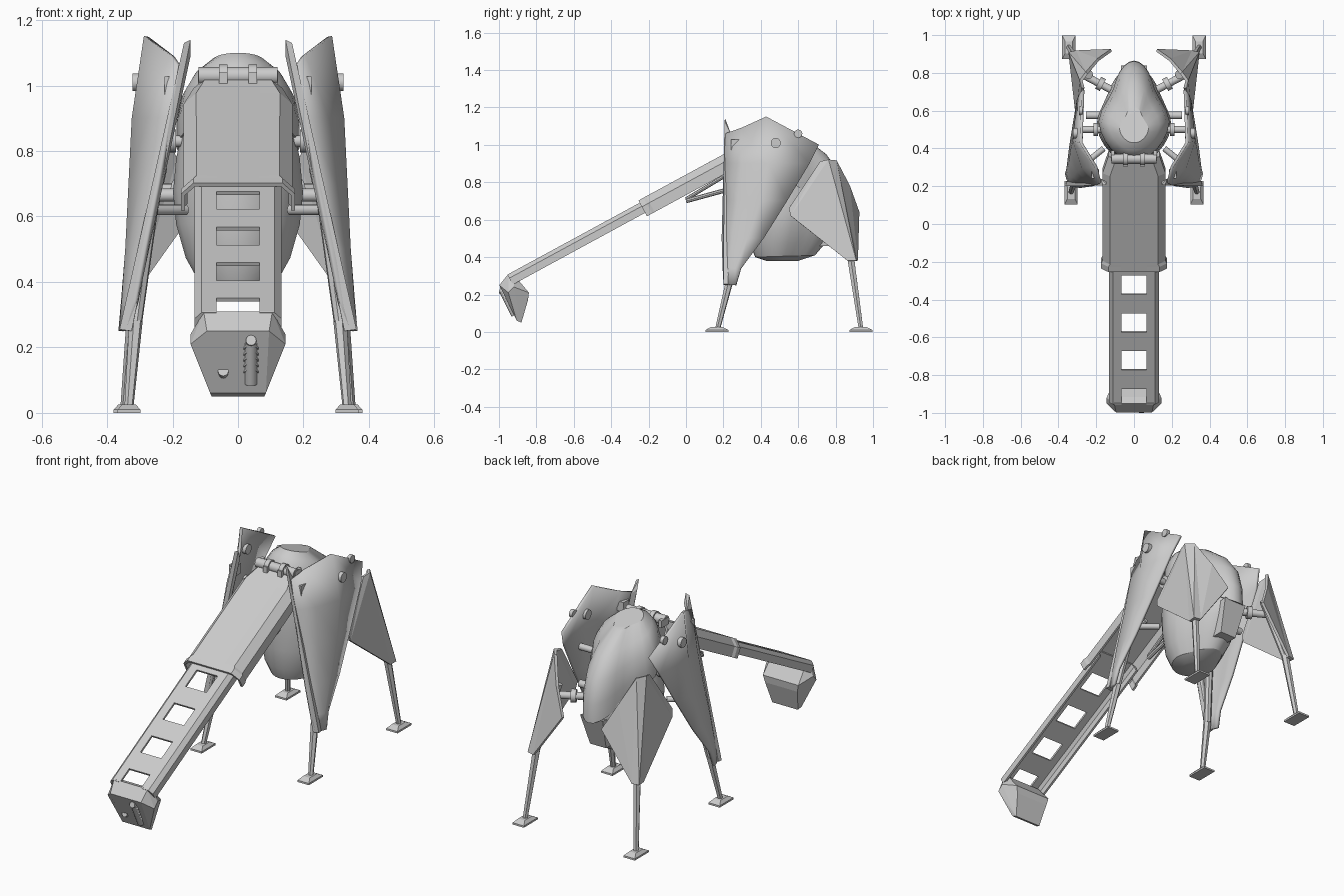
import bpy, bmesh, math
from mathutils import Vector

if "Cube" in bpy.data.objects:
    bpy.data.objects.remove(bpy.data.objects["Cube"])

grey = bpy.data.materials.new("light grey")
grey.diffuse_color = (0.6, 0.6, 0.6, 1)
grey.use_nodes = True
grey.node_tree.nodes["Principled BSDF"].inputs["Base Color"].default_value = grey.diffuse_color


def finish(bm, name, thick=0, smooth=False):
    bmesh.ops.recalc_face_normals(bm, faces=bm.faces[:])
    me = bpy.data.meshes.new(name)
    bm.to_mesh(me)
    bm.free()
    ob = bpy.data.objects.new(name, me)
    bpy.context.collection.objects.link(ob)
    me.materials.append(grey)
    if thick:
        m = ob.modifiers.new("thickness", 'SOLIDIFY')
        m.thickness, m.offset, m.use_even_offset = thick, 0, True
    if smooth:
        bpy.ops.object.select_all(action='DESELECT')
        ob.select_set(True)
        bpy.context.view_layer.objects.active = ob
        bpy.ops.object.shade_smooth_by_angle(angle=math.radians(30))
    return ob


def grid(name, rows, thick=0, smooth=False, closed=False, skip=lambda i, j: False):
    """Skin a sheet or a closed tube through rows of points."""
    bm = bmesh.new()
    vs = [[bm.verts.new(p) for p in r] for r in rows]
    n = len(rows[0])
    for i in range(len(rows) - 1):
        for j in range(n if closed else n - 1):
            if not skip(i, j):
                k = (j + 1) % n
                bm.faces.new((vs[i][j], vs[i][k], vs[i + 1][k], vs[i + 1][j]))
    if closed:
        bm.faces.new(vs[0])
        bm.faces.new(vs[-1])
    return finish(bm, name, thick, smooth)


def hull(name, pts):
    bm = bmesh.new()
    for p in pts:
        bm.verts.new(p)
    r = bmesh.ops.convex_hull(bm, input=bm.verts[:])
    junk = [g for g in r["geom_interior"] if isinstance(g, bmesh.types.BMVert)]
    bmesh.ops.delete(bm, geom=junk, context='VERTS')
    bmesh.ops.dissolve_limit(bm, angle_limit=0.02, verts=bm.verts[:], edges=bm.edges[:])
    return finish(bm, name)


def both(pts):
    return [(s * x, y, z) for x, y, z in pts for s in (1, -1)]


def block(name, c, d):
    return hull(name, [(c[0] + i * d[0] / 2, c[1] + j * d[1] / 2, c[2] + k * d[2] / 2)
                       for i in (-1, 1) for j in (-1, 1) for k in (-1, 1)])


def rod(name, a, b, r, r2=None, seg=16):
    a, b = Vector(a), Vector(b)
    bm = bmesh.new()
    bmesh.ops.create_cone(bm, cap_ends=True, segments=seg, radius1=r,
                          radius2=r if r2 is None else r2, depth=(b - a).length)
    bm.transform((b - a).to_track_quat('Z', 'Y').to_matrix().to_4x4())
    bmesh.ops.translate(bm, verts=bm.verts[:], vec=(a + b) / 2)
    return finish(bm, name, smooth=seg > 6)


def ring(hw, yf, yb, zf, zb, taper, n=28):
    """Teardrop outline: blunt at the front, narrowed at the back."""
    out = []
    for i in range(n):
        t = 2 * math.pi * i / n
        u = (1 - math.cos(t)) / 2
        k = min(1, max(0, (u - 0.35) / 0.4))
        x = hw * math.sin(t) * (1 - taper * k * k * (3 - 2 * k))
        out.append((x, yf + (yb - yf) * u, zf + (zb - zf) * u))
    return out


# Body: egg-shaped pod with a sloping hood
grid("body_pod", [ring(*r, 0.25) for r in (
    (.07, .43, .60, .38, .38), (.125, .37, .69, .40, .41), (.165, .34, .75, .47, .48),
    (.195, .33, .80, .58, .57), (.205, .325, .83, .70, .63), (.195, .33, .82, .84, .68),
    (.17, .35, .76, .96, .78))], smooth=True, closed=True)
grid("body_hood", [ring(*r, 0.38) for r in (
    (.195, .335, .865, .93, .62), (.195, .34, .862, .99, .72), (.178, .36, .83, 1.045, .84),
    (.14, .39, .75, 1.08, .95), (.08, .43, .62, 1.10, 1.05))], smooth=True, closed=True)
hull("rear_snout", both([(.07, .70, .62), (.07, .84, .64), (.05, .70, .46), (.05, .78, .46)]))

# Sloping arm frame: u runs down the arm, v is its upward normal
ang = math.radians(28.5)
along = Vector((0, -math.cos(ang), -math.sin(ang)))
norm = Vector((0, -math.sin(ang), math.cos(ang)))


def on_arm(x, u, v):
    return Vector((x, .33, 1.02)) + along * u + norm * v


def channel(name, stations, c, depth, v, windows=()):
    rows = []
    for u, w in stations:
        half = [(w, -depth), (w, -c), (w - c, 0), (.065, 0)]
        prof = [(-x, h) for x, h in half] + half[::-1]
        rows.append([on_arm(x, u, v + h) for x, h in prof])
    return grid(name, rows, 0.012, skip=lambda i, j: j == 3 and i in windows)


channel("arm_upper", [(-.01, .13), (.09, .16), (.62, .16), (.635, .168), (.665, .168)],
        .035, .09, -.006)
us = [.56]
for k in range(4):
    us += [.694 + .2275 * k, min(.808 + .2275 * k, 1.47)]
channel("arm_lower", [(u, .127) for u in us], .018, .055, -.02, (1, 3, 5, 7))
for s in (-1, 1):
    rod("arm_strut", (s * .1, .22, .76), (s * .1, 0, .70), .012, seg=8)
    rod("arm_brace", (s * .1, .20, .83), (s * .1, 0, .71), .01, seg=8)

# Hinge between body and arm
rod("hinge_pin", (-.12, .345, 1.03), (.12, .345, 1.03), .026)
for s in (-1, 1):
    rod("hinge_clamp", (s * .032, .345, 1.03), (s * .058, .345, 1.03), .034)
    block("hinge_strap", (s * .045, .325, 1.01), (.026, .04, .06))
    block("hinge_end", (s * .112, .36, 1.025), (.02, .06, .04))

# Head at the end of the arm with its front fittings
hull("arm_head", both([
    (.105, -.95, .31), (.105, -.915, .30), (.095, -.998, .25), (.145, -.92, .24),
    (.145, -.95, .21), (.085, -.905, .06), (.08, -.88, .05), (.11, -.84, .21),
    (.1, -.845, .17)]))
rod("head_slot", (.04, -.978, .215), (.04, -.915, .09), .019)
for k in range(5):
    z = .12 + .018 * k
    rod("head_slot_rib", (.04, -.9965 + (.25 - z) * .5, z), (.04, -.9935 + (.25 - z) * .5, z + .006), .024)
rod("head_knob", (.04, -.97, .215), (.04, -.997, .222), .016)
rod("head_button", (-.045, -.92, .12), (-.045, -.942, .128), .016)

# Mirrored sides: leg plates, struts, feet and joints
for s in (-1, 1):
    def m(*p):
        return (s * p[0], p[1], p[2])

    side = "right" if s > 0 else "left"
    rows = [
        [(.18, .215, 1.06), (.20, .30, 1.09), (.28, .43, 1.15), (.27, .71, 1.0)],
        [(.205, .205, .90), (.27, .30, .90), (.317, .44, .90), (.295, .66, .90)],
        [(.24, .20, .70), (.295, .28, .70), (.327, .40, .70), (.315, .54, .70)],
        [(.28, .195, .50), (.32, .25, .50), (.337, .33, .50), (.335, .415, .50)],
        [(.31, .20, .34), (.337, .23, .34), (.348, .265, .34), (.35, .295, .34)],
        [(.335, .205, .255), (.345, .225, .253), (.353, .245, .251), (.358, .268, .25)]]
    grid(side + "_front_plate", [[m(*p) for p in r] for r in rows], .015, True)
    hull(side + "_plate_flange", [m(*p) for p in (
        (.145, .21, 1.14), (.165, .205, 1.13), (.145, .225, 1.09), (.175, .24, 1.06),
        (.325, .20, .25), (.362, .20, .255), (.33, .225, .25), (.36, .225, .255))])
    block(side + "_plate_latch", m(.205, .265, 1.0), (.04, .05, .055))
    rod(side + "_plate_bolt", m(.27, .48, 1.01), m(.322, .48, 1.01), .027)
    rod(side + "_plate_ring", m(.272, .60, 1.06), m(.292, .60, 1.06), .022)

    # Folded rear plate: a back wing and a side wing meeting on a ridge
    bm = bmesh.new()
    top, low = bm.verts.new(m(.28, .76, .92)), bm.verts.new(m(.34, .905, .38))
    for wing in (((.25, .80, .915), (.19, .87, .78), (.12, .92, .64), (.305, .912, .38)),
                 ((.27, .72, .91), (.295, .55, .66), (.30, .56, .62), (.335, .865, .38))):
        bm.faces.new([top] + [bm.verts.new(m(*p)) for p in wing] + [low])
    bmesh.ops.triangulate(bm, faces=bm.faces[:])
    finish(bm, side + "_rear_plate", .015)

    # Legs: housing, strut and foot
    for end, hip, knee, ankle in (
            ("front", (.25, .33, .75), (.312, .235, .28), (.333, .17, .02)),
            ("rear", (.24, .79, .75), (.312, .88, .40), (.345, .935, .02))):
        rod(f"{side}_{end}_leg_housing", m(*hip), m(*knee), .024, .02, 8)
        rod(f"{side}_{end}_leg_strut", m(*knee), m(*ankle), .021, .014, 6)
        x, y = ankle[0], ankle[1] + (0 if end == "rear" else -.005)
        hull(f"{side}_{end}_foot", [m(x + i * a, y + j * b, z) for i in (-1, 1) for j in (-1, 1)
             for a, b, z in ((.035, .062, 0), (.035, .062, .01), (.02, .032, .026))])

    # Joints linking the body to the plates
    rod(side + "_upper_joint", m(.15, .50, .83), m(.315, .50, .83), .018)
    rod(side + "_upper_joint_collar", m(.19, .50, .83), m(.215, .50, .83), .035)
    rod(side + "_lower_joint", m(.16, .575, .665), m(.255, .575, .665), .02)
    rod(side + "_front_joint", m(.16, .40, .62), m(.285, .30, .62), .016)
    rod(side + "_rear_joint", m(.10, .70, .68), m(.27, .79, .68), .02)
    rod(side + "_rear_joint_collar", m(.165, .735, .68), m(.19, .748, .68), .035)
